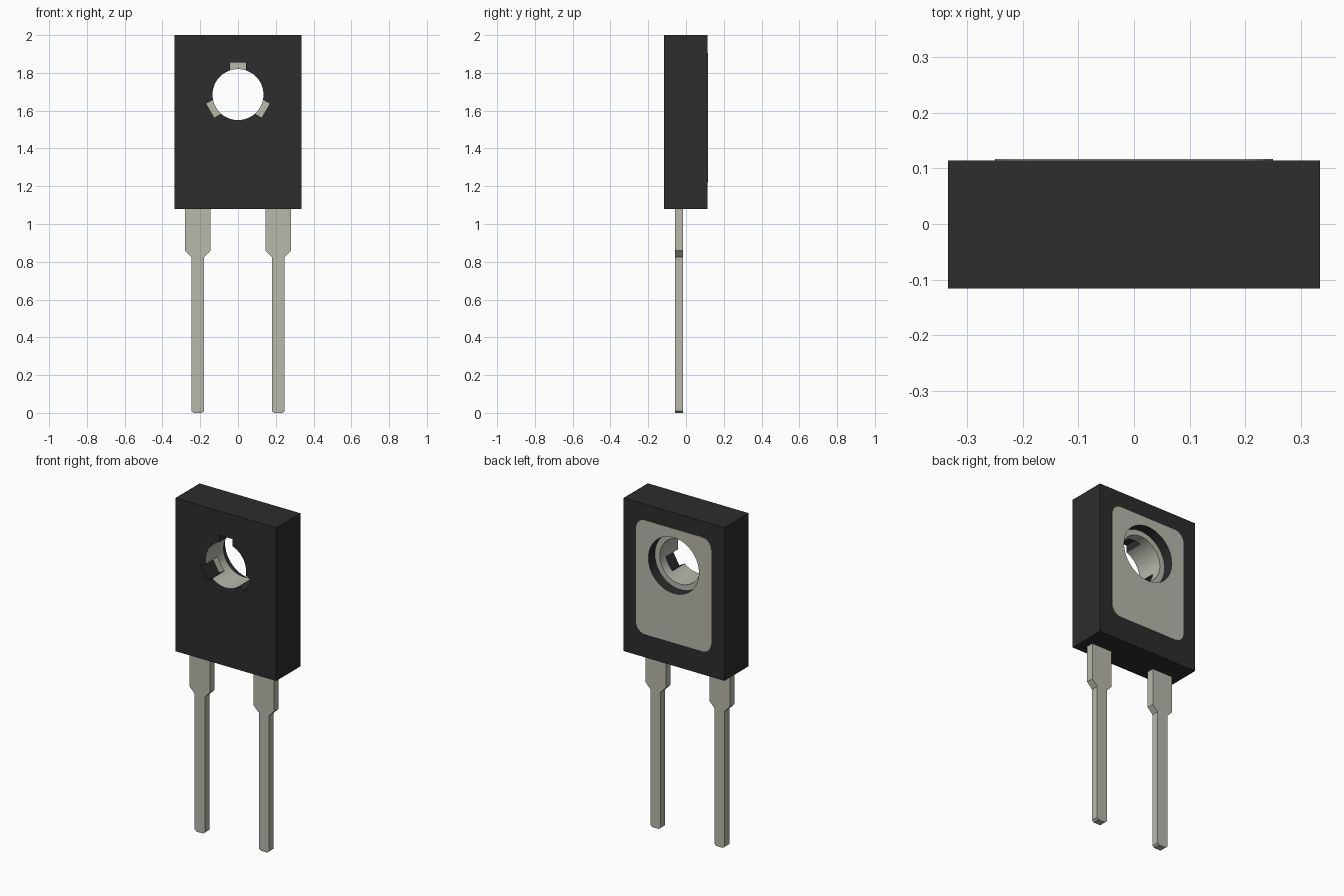
import bpy, bmesh, math
from mathutils import Matrix, Vector

cube = bpy.data.objects.get("Cube")
if cube:
    bpy.data.objects.remove(cube, do_unlink=True)


def material(name, rgb):
    m = bpy.data.materials.new(name)
    m.use_nodes = True
    m.diffuse_color = (*rgb, 1)
    m.node_tree.nodes["Principled BSDF"].inputs["Base Color"].default_value = (*rgb, 1)
    return m


BLACK, METAL = 0, 1
MATERIALS = [material("black_plastic", (0.026, 0.026, 0.026)),
             material("tinned_metal", (0.48, 0.48, 0.41))]

FRONT, BACK, PLATE_BACK = -0.116, 0.114, 0.117
HOLE_Z, HOLE_R, RECESS_R = 1.685, 0.135, 0.168


def prism(name, outline, y0, y1, index=BLACK, front=None, back=None):
    """Extrude an x-z outline from y0 to y1, with optional end colours."""
    bm = bmesh.new()
    face = bm.faces.new([bm.verts.new((x, y0, z)) for x, z in outline])
    ext = bmesh.ops.extrude_face_region(bm, geom=[face])
    bmesh.ops.translate(bm, vec=(0, y1 - y0, 0),
                        verts=[g for g in ext["geom"] if isinstance(g, bmesh.types.BMVert)])
    bmesh.ops.recalc_face_normals(bm, faces=bm.faces)
    for f in bm.faces:
        f.material_index = index
        if front is not None and f.normal.y < -0.9:
            f.material_index = front
        if back is not None and f.normal.y > 0.9:
            f.material_index = back
    mesh = bpy.data.meshes.new(name)
    bm.to_mesh(mesh)
    bm.free()
    for m in MATERIALS:
        mesh.materials.append(m)
    obj = bpy.data.objects.new(name, mesh)
    bpy.context.collection.objects.link(obj)
    return obj


def rect(x0, x1, z0, z1):
    return [(x0, z0), (x1, z0), (x1, z1), (x0, z1)]


def circle(r, n=64):
    return [(r * math.cos(i * math.tau / n), HOLE_Z + r * math.sin(i * math.tau / n))
            for i in range(n)]


def rounded_rect(x0, x1, z0, z1, r, n=8):
    corners = [(x1 - r, z1 - r), (x0 + r, z1 - r), (x0 + r, z0 + r), (x1 - r, z0 + r)]
    return [(cx + r * math.cos(a), cz + r * math.sin(a))
            for k, (cx, cz) in enumerate(corners)
            for a in [(k + i / n) * math.pi / 2 for i in range(n + 1)]]


def cut(obj, cutter):
    mod = obj.modifiers.new("cut", 'BOOLEAN')
    mod.operation, mod.solver, mod.object = 'DIFFERENCE', 'EXACT', cutter
    select(obj)
    bpy.ops.object.modifier_apply(modifier=mod.name)
    bpy.data.objects.remove(cutter, do_unlink=True)


def select(obj):
    bpy.ops.object.select_all(action='DESELECT')
    obj.select_set(True)
    bpy.context.view_layer.objects.active = obj


# Moulded body with a metal-lined mounting hole
body = prism("body", rect(-0.335, 0.335, 1.08, 2.0), FRONT, BACK)
cut(body, prism("hole_cutter", circle(HOLE_R), -0.3, 0.3, METAL))

# Three notches around the front of the hole, with metal floors
for i in range(3):
    turn = Matrix.Rotation(i * math.tau / 3, 2)
    outline = []
    for x, z in rect(-0.043, 0.043, 0.1, 0.17):
        p = turn @ Vector((x, z))
        outline.append((p.x, HOLE_Z + p.y))
    cut(body, prism("notch_cutter", outline, -0.3, 0.0, BLACK, back=METAL))

# Round recess behind the hole
cut(body, prism("recess_cutter", circle(RECESS_R), 0.056, 0.3, BLACK, front=METAL))

# Heat spreader on the back
plate = prism("back_plate", rounded_rect(-0.25, 0.25, 1.22, 1.905, 0.06),
              0.11, PLATE_BACK, METAL)
cut(plate, prism("plate_cutter", circle(RECESS_R), -0.3, 0.3, BLACK))

for obj in (body, plate):
    select(obj)
    bpy.ops.object.shade_smooth_by_angle(angle=math.radians(30))

# Leads: wide shoulder, taper and long pin with a chamfered tip
half = [(0.022, 0), (0.034, 0.01), (0.034, 0.825), (0.068, 0.86), (0.068, 1.1)]
for side, x in (("left", 0.213), ("right", -0.213)):
    outline = [(x + w, z) for w, z in half] + [(x - w, z) for w, z in reversed(half)]
    prism(side + "_lead", outline, -0.058, -0.015, METAL)
